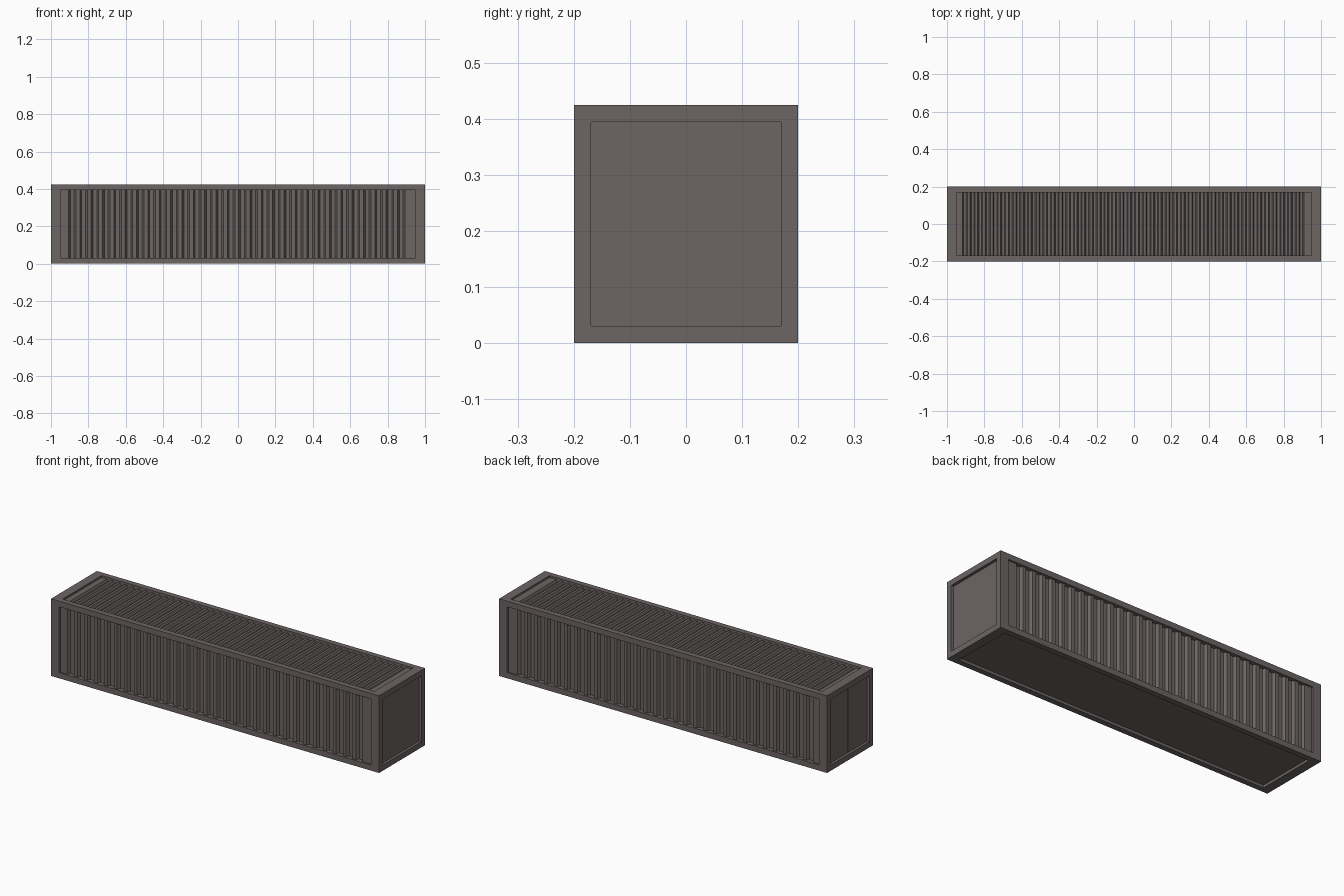
import bpy, bmesh
from mathutils import Vector

if "Cube" in bpy.data.objects:
    bpy.data.objects.remove(bpy.data.objects["Cube"])

L, W, H = 1.0, 0.2, 0.425      # half length, half width, height
PX, T = 0.05, 0.031            # end beam thickness along x, rail thickness

mat = bpy.data.materials.new("weathered_steel")
mat.diffuse_color = (0.15, 0.13, 0.127, 1)
mat.use_nodes = True
mat.node_tree.nodes["Principled BSDF"].inputs["Base Color"].default_value = mat.diffuse_color


def add(name, bm):
    bmesh.ops.recalc_face_normals(bm, faces=bm.faces)
    me = bpy.data.meshes.new(name)
    bm.to_mesh(me)
    bm.free()
    me.materials.append(mat)
    ob = bpy.data.objects.new(name, me)
    bpy.context.collection.objects.link(ob)
    return ob


def box(name, lo, hi):
    bm = bmesh.new()
    bmesh.ops.create_cube(bm, size=1)
    lo, hi = Vector(lo), Vector(hi)
    for v in bm.verts:
        v.co = (lo + hi) / 2 + v.co * (hi - lo)
    return add(name, bm)


def corrugated(name, n, half, point, span):
    """Closed trapezoid-ribbed panel; point(x, depth, s) places a vertex."""
    p = 2 * half / n
    prof = [(-L + PX, 0.026), (-L + PX, 0.010)]
    for i in range(n):
        x = -half + i * p
        prof += [(x + p * f, d) for f, d in
                 ((0.06, 0.010), (0.22, 0.024), (0.56, 0.024), (0.72, 0.010))]
    prof += [(L - PX, 0.010), (L - PX, 0.026)]
    bm = bmesh.new()
    rows = [[bm.verts.new(point(x, d, s)) for x, d in prof] for s in span]
    for i in range(len(prof)):
        j = (i + 1) % len(prof)
        bm.faces.new((rows[0][i], rows[0][j], rows[1][j], rows[1][i]))
    for r in rows:
        bm.faces.new(r)
    return add(name, bm)


# Frame: corner posts, long rails, end beams
for sx, ex in ((-1, "rear"), (1, "front")):
    x0, x1 = sorted((sx * L, sx * (L - PX)))
    for sy, ey in ((-1, "left"), (1, "right")):
        y0, y1 = sorted((sy * W, sy * (W - T)))
        box(f"{ex}_{ey}_post", (x0, y0, 0), (x1, y1, H))
    for z, ez in ((0, "bottom"), (H - T, "top")):
        box(f"{ex}_{ez}_beam", (x0, -W + T, z), (x1, W - T, z + T))
for sy, ey in ((-1, "left"), (1, "right")):
    y0, y1 = sorted((sy * W, sy * (W - T)))
    for z, ez in ((0, "bottom"), (H - T, "top")):
        box(f"{ey}_{ez}_rail", (-L + PX, y0, z), (L - PX, y1, z + T))

# Ribbed side walls and roof
for sy, ey in ((-1, "left"), (1, "right")):
    corrugated(f"{ey}_wall", 30, 0.91,
               lambda x, d, s: (x, sy * (W - d), s), (T, H - T))
corrugated("roof", 45, 0.92, lambda x, d, s: (x, s, H - d), (-W + T, W - T))

# Floor, front wall and the two doors
box("floor", (-L + PX, -W + T, 0.015), (L - PX, W - T, 0.03))
box("front_wall", (L - 0.04, -W + T, T), (L - 0.015, W - T, H - T))
for sy, ey in ((-1, "left"), (1, "right")):
    y0, y1 = sorted((sy * 0.0015, sy * (W - T)))
    box(f"{ey}_door", (-L + 0.015, y0, T), (-L + 0.04, y1, H - T))
box("door_seam", (-L + 0.025, -0.0015, T), (-L + 0.04, 0.0015, H - T))
